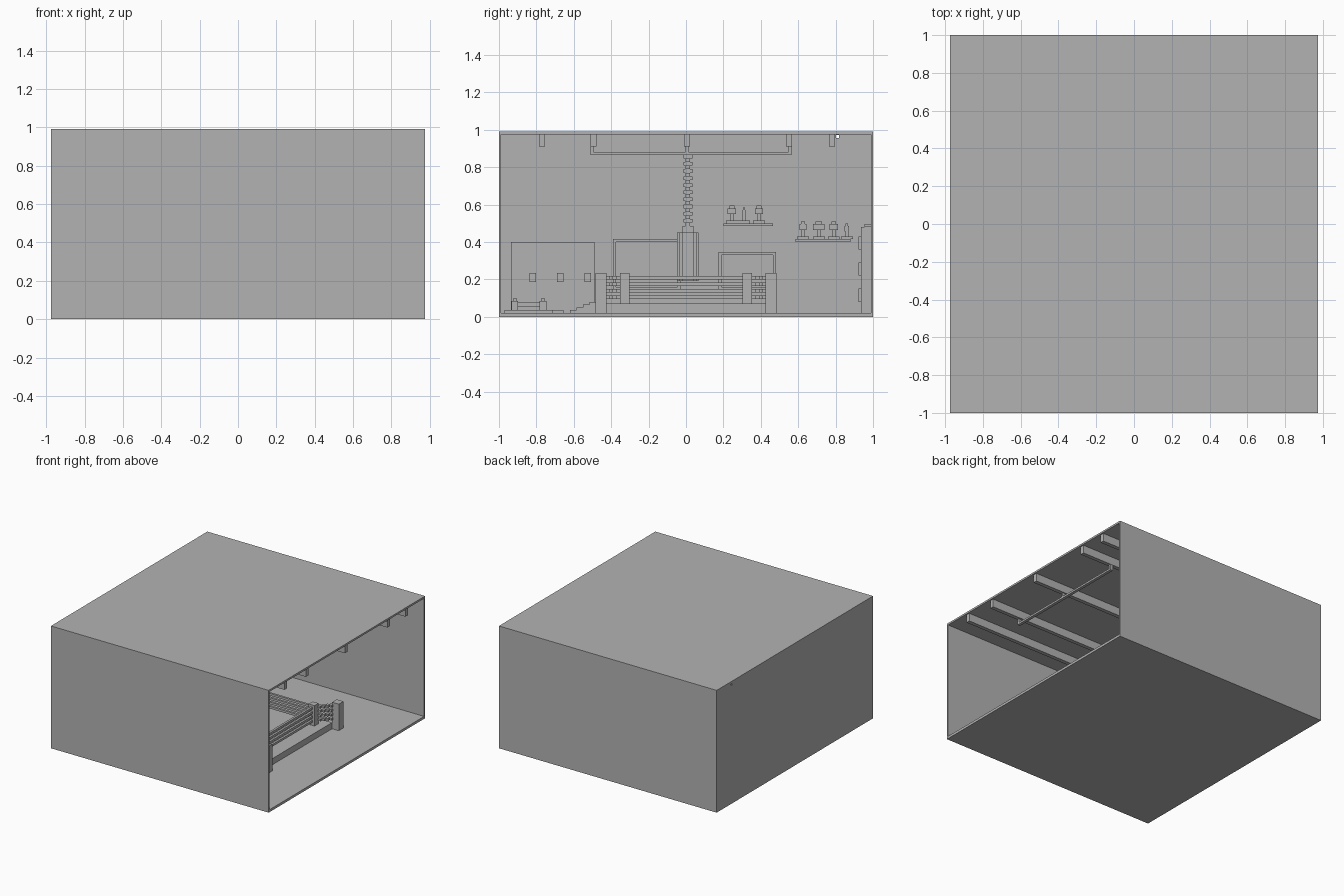
import bpy, bmesh
from mathutils import Vector

old = bpy.data.objects.get("Cube")
if old:
    bpy.data.objects.remove(old, do_unlink=True)

grey = bpy.data.materials.new("plain_grey")
grey.use_nodes = True
grey.diffuse_color = (0.45, 0.45, 0.45, 1)
grey.node_tree.nodes["Principled BSDF"].inputs["Base Color"].default_value = (0.45, 0.45, 0.45, 1)


def part(name, boxes):
    """One object made of boxes given as (x0, x1, y0, y1, z0, z1)."""
    bm = bmesh.new()
    for x0, x1, y0, y1, z0, z1 in boxes:
        low, high = Vector((x0, y0, z0)), Vector((x1, y1, z1))
        made = bmesh.ops.create_cube(bm, size=1)["verts"]
        for v in made:
            v.co = (low + high) / 2 + v.co * (high - low)
    mesh = bpy.data.meshes.new(name)
    bm.to_mesh(mesh)
    bm.free()
    mesh.materials.append(grey)
    obj = bpy.data.objects.new(name, mesh)
    bpy.context.collection.objects.link(obj)
    return obj


def block(x, y, rx, ry, z0, z1):
    """Box by centre and half widths."""
    return (x - rx, x + rx, y - ry, y + ry, z0, z1)


# Room shell, open on the left side
X, T, H, FLOOR, CEIL = 0.975, 0.012, 0.99, 0.02, 0.975
BACK = T - X
part("floor", [(-X, X, -1, 1, 0, FLOOR)])
part("ceiling", [(-X, X, -1, 1, CEIL, H)])
part("front_wall", [(-X, X, -1, T - 1, FLOOR, CEIL)])
part("back_wall", [(-X, X, 1 - T, 1, FLOOR, CEIL)])
side = part("side_wall", [(-X, BACK, T - 1, 1 - T, FLOOR, CEIL)])
cutter = part("vent_cutter", [block(-X, 0.81, 0.1, 0.008, 0.957, 0.972)])
cutter.hide_render = True
cutter.hide_set(True)
cut = side.modifiers.new("vent", "BOOLEAN")
cut.operation, cut.object, cut.solver = "DIFFERENCE", cutter, "EXACT"

# Ceiling beams and hanging bars
part("ceiling_beams", [(BACK, X - 0.01, y - 0.016, y + 0.016, 0.91, CEIL)
                       for y in (-0.77, -0.495, 0.005, 0.55, 0.78)])
for name, x in (("left_hanging_bar", 0.69), ("right_hanging_bar", -0.62)):
    part(name, [block(x, 0.027, 0.012, 0.537, 0.865, 0.88)]
         + [block(x, y, 0.012, 0.008, 0.88, 0.91) for y in (-0.502, 0.005, 0.556)])

# Boxing ring: platform, corner pads, stepped ties, posts and ropes
RX = 0.12
part("ring_platform", [block(RX, 0, 0.425, 0.425, FLOOR, 0.07)])
levels = [0.095 + 0.035 * i for i in range(4)]
corners = [(a, b) for a in (-1, 1) for b in (-1, 1)]
part("ring_corner_pads", [block(RX + a * 0.328, b * 0.328, 0.026, 0.026, 0.07, 0.235)
                          for a, b in corners])
part("ring_posts", [block(RX + a * 0.455, b * 0.455, 0.03, 0.03, FLOOR, 0.235)
                    for a, b in corners])
part("ring_corner_ties", [block(RX + a * d, b * d, 0.013, 0.013, z, z + 0.018)
                          for a, b in corners for z in levels
                          for d in (0.362, 0.382, 0.402, 0.42)])
ropes = []
for z in levels:
    for s in (-1, 1):
        ropes.append(block(RX + s * 0.328, 0, 0.009, 0.305, z, z + 0.018))
        ropes.append(block(RX, s * 0.328, 0.305, 0.009, z, z + 0.018))
part("ring_ropes", ropes)
part("ring_steps", [(0.02, 0.22, -0.62 + 0.035 * i, -0.425, FLOOR, 0.035 + 0.015 * i)
                    for i in range(4)])

# Punching bag on its chain
BX, BY = -0.62, 0.01
part("punching_bag", [block(BX, BY, a, b, 0.19, 0.45)
                      for a, b in ((0.057, 0.03), (0.045, 0.045), (0.03, 0.057))]
     + [block(BX, BY, 0.03, 0.03, 0.45, 0.485)])
part("bag_chain", [block(BX, BY, *((0.008, 0.024) if i % 2 else (0.024, 0.012)),
                         0.485 + 0.019 * i, 0.504 + 0.019 * i) for i in range(20)])

# Lockers with raised vents and handles
FRONT = BACK + 0.15
part("lockers", [(BACK, FRONT, -0.935, -0.49, FLOOR, 0.40)])
details = []
for i in range(3):
    y = -0.86 + 0.147 * i
    details += [block(FRONT, y, 0.006, 0.06, z, z + 0.018) for z in (0.28, 0.315, 0.35)]
    details.append(block(FRONT, y + 0.04, 0.014, 0.018, 0.185, 0.235))
part("locker_vents_and_handles", details)

# Wall mirrors with a raised border
def mirror(name, y0, y1, z0, z1, w=0.015):
    x0, x1 = BACK, BACK + 0.02
    part(name, [(x0, x0 + 0.008, y0, y1, z0, z1), (x0, x1, y0, y1, z1 - w, z1),
                (x0, x1, y0, y1, z0, z0 + w), (x0, x1, y0, y0 + w, z0, z1),
                (x0, x1, y1 - w, y1, z0, z1)])


mirror("long_mirror", -0.39, -0.03, 0.145, 0.415)
mirror("short_mirror", 0.175, 0.48, 0.145, 0.345)

# Shelves with trophies
def shelf(name, y0, y1, z, cups):
    x = BACK + 0.06
    boxes = [(BACK, BACK + 0.12, y0, y1, z, z + 0.015)]
    for y, h, w in cups:
        top = z + h
        boxes += [block(x, y, 0.025, 0.032, z + 0.015, z + 0.03),
                  block(x, y, 0.008, 0.008, z + 0.03, top - 0.02),
                  block(x, y, w, w, top - 0.045, top - 0.015),
                  block(x, y, w * 0.6, w * 0.6, top - 0.015, top)]
    part(name, boxes)


shelf("upper_trophy_shelf", 0.2, 0.465, 0.485, [(0.245, 0.11, 0.022), (0.31, 0.1, 0.009), (0.39, 0.11, 0.022)])
shelf("lower_trophy_shelf", 0.585, 0.88, 0.4,
      [(0.625, 0.11, 0.018), (0.71, 0.11, 0.03), (0.79, 0.11, 0.022), (0.86, 0.1, 0.012)])

# Door on the back wall, mats and weights
part("door", [(-0.8, -0.45, 0.935, 1 - T, FLOOR, 0.48), (-0.82, -0.43, 0.955, 1 - T, 0.48, 0.495)]
     + [(-0.78, -0.47, 0.922, 0.935, z, z + 0.07) for z in (0.08, 0.22, 0.36)])
part("floor_mat", [(-0.6, 0.2, -0.97, -0.71, FLOOR, 0.035), (-0.5, -0.4, -0.71, -0.655, FLOOR, 0.035)])
weights = []
for x in (-0.5, -0.35, -0.2):
    weights.append(block(x, -0.84, 0.012, 0.09, 0.055, 0.075))
    for s in (-1, 1):
        weights += [block(x, -0.84 + s * 0.075, 0.025, 0.018, 0.035, 0.085),
                    block(x, -0.84 + s * 0.075, 0.012, 0.008, 0.085, 0.1)]
part("dumbbells", weights)
